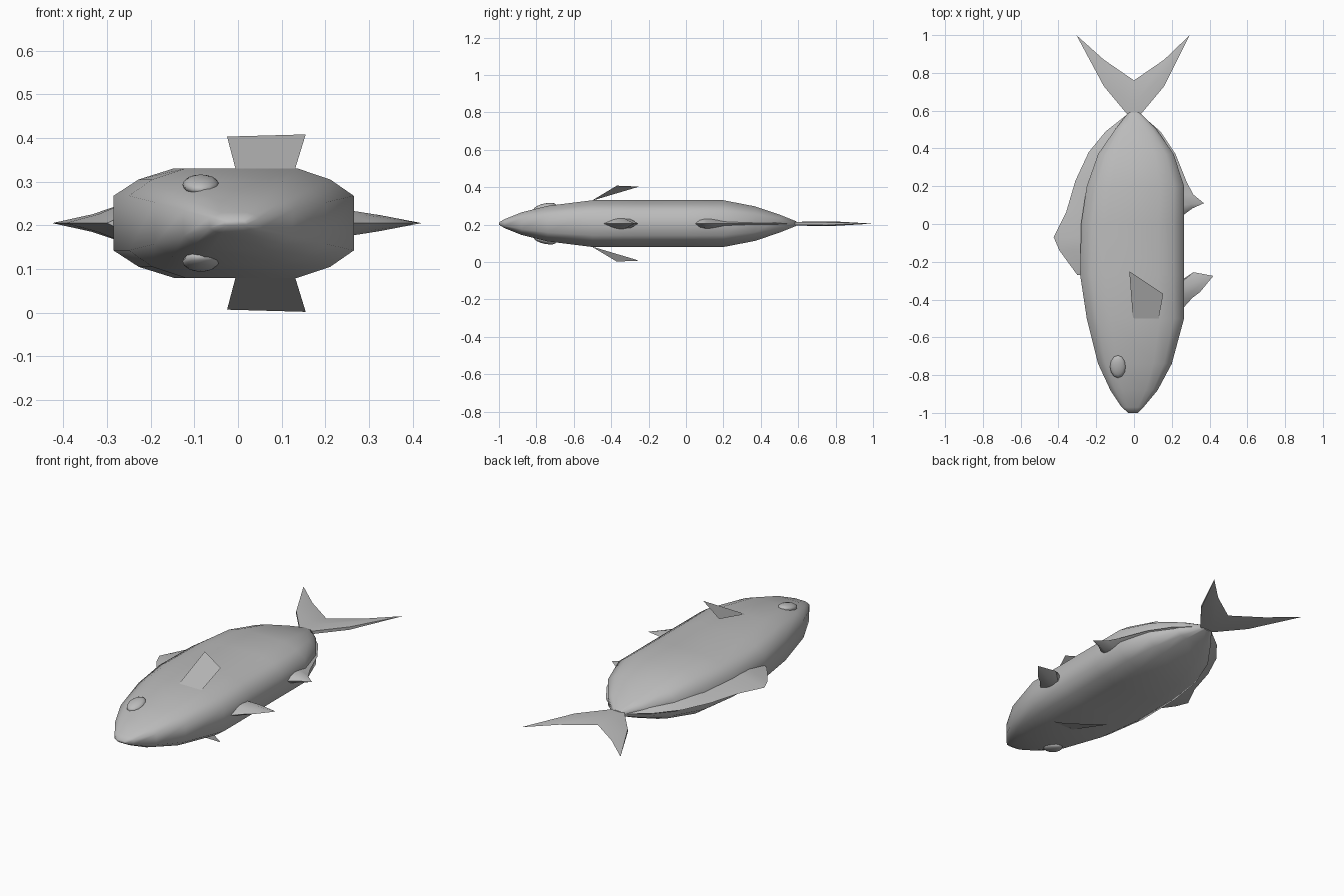
import bpy, bmesh, math
from mathutils import Vector

cube = bpy.data.objects.get("Cube")
if cube:
    bpy.data.objects.remove(cube, do_unlink=True)

MID = 0.205  # height of the fish's plane of symmetry, as it lies on its side

grey = bpy.data.materials.new("fish_grey")
grey.use_nodes = True
COLOUR = (0.5, 0.5, 0.5, 1)
grey.diffuse_color = COLOUR
bsdf = next(n for n in grey.node_tree.nodes if n.type == 'BSDF_PRINCIPLED')
bsdf.inputs["Base Color"].default_value = COLOUR


def finish(name, bm, angle=None):
    """Turn a bmesh into a named, coloured object."""
    bmesh.ops.remove_doubles(bm, verts=bm.verts, dist=1e-4)
    bmesh.ops.recalc_face_normals(bm, faces=bm.faces)
    mesh = bpy.data.meshes.new(name)
    bm.to_mesh(mesh)
    bm.free()
    mesh.materials.append(grey)
    obj = bpy.data.objects.new(name, mesh)
    bpy.context.collection.objects.link(obj)
    if angle:
        bpy.ops.object.select_all(action='DESELECT')
        obj.select_set(True)
        bpy.context.view_layer.objects.active = obj
        bpy.ops.object.shade_smooth_by_angle(angle=math.radians(angle))
    return obj


def fin(name, base, edge, t_base, t_mid):
    """Wedge between a base line and a sharp outer edge, swept in plan."""
    bm = bmesh.new()
    sides = []
    for s in (1, -1):
        rows = []
        for f, t in ((0, t_base), (0.45, t_mid), (1, 0)):
            row = []
            for a, b in zip(base, edge):
                a, b = Vector(a), Vector(b)
                p = a.lerp(b, f)
                thick = t * min(1, (b - a).length / 0.08)
                row.append(bm.verts.new((p.x, p.y, MID + s * thick)))
            rows.append(row)
        for r0, r1 in zip(rows, rows[1:]):
            for i in range(len(base) - 1):
                bm.faces.new((r0[i], r0[i + 1], r1[i + 1], r1[i]))
        sides.append(rows)
    # close the base and both ends
    up, low = sides
    for i in range(len(base) - 1):
        bm.faces.new((up[0][i], up[0][i + 1], low[0][i + 1], low[0][i]))
    for e in (0, -1):
        for k in range(2):
            bm.faces.new((up[k][e], up[k + 1][e], low[k + 1][e], low[k][e]))
    return finish(name, bm, 50)


# Body: one rounded section lofted along y (y, back edge, belly edge, half height)
stations = [
    (-1.0, -0.03, 0.02, 0.006), (-0.97, -0.065, 0.05, 0.024),
    (-0.88, -0.125, 0.125, 0.06), (-0.74, -0.19, 0.20, 0.095),
    (-0.5, -0.25, 0.265, 0.125), (-0.27, -0.285, 0.265, 0.125),
    (0.0, -0.28, 0.265, 0.125), (0.2, -0.25, 0.265, 0.125),
    (0.37, -0.19, 0.21, 0.092), (0.5, -0.10, 0.12, 0.048),
    (0.59, -0.03, 0.03, 0.012),
]
quarter = [(1, 0.5), (0.79, 0.8), (0.5, 1)]
half = quarter + [(-x, z) for x, z in reversed(quarter)]
section = half + [(x, -z) for x, z in reversed(half)]
bm = bmesh.new()
rings = []
for y, xl, xr, h in stations:
    c, w = (xl + xr) / 2, (xr - xl) / 2
    rings.append([bm.verts.new((c + w * x, y, MID + h * z)) for x, z in section])
n = len(section)
for r0, r1 in zip(rings, rings[1:]):
    for i in range(n):
        j = (i + 1) % n
        bm.faces.new((r0[i], r0[j], r1[j], r1[i]))
bm.faces.new(rings[0])
bm.faces.new(rings[-1])
finish("body", bm, 60)

# Long fin along the back
fin("dorsal_fin",
    [(-0.02, 0.57), (-0.09, 0.47), (-0.17, 0.36), (-0.22, 0.22),
     (-0.25, 0.06), (-0.26, -0.07), (-0.26, -0.14), (-0.27, -0.27)],
    [(-0.03, 0.585), (-0.15, 0.49), (-0.24, 0.38), (-0.31, 0.23),
     (-0.36, 0.06), (-0.425, -0.07), (-0.395, -0.14), (-0.30, -0.27)],
    0.045, 0.02)

# Fin behind the belly
fin("anal_fin",
    [(0.02, 0.57), (0.10, 0.46), (0.17, 0.35), (0.21, 0.22),
     (0.23, 0.155), (0.24, 0.10), (0.24, 0.07), (0.25, 0.05)],
    [(0.03, 0.585), (0.14, 0.49), (0.22, 0.37), (0.28, 0.22),
     (0.315, 0.155), (0.37, 0.11), (0.31, 0.083), (0.265, 0.05)],
    0.03, 0.02)

# Small fin under the chest
fin("pelvic_fin",
    [(0.25, -0.44), (0.25, -0.40), (0.25, -0.37), (0.25, -0.34), (0.25, -0.31), (0.25, -0.29)],
    [(0.265, -0.44), (0.31, -0.39), (0.35, -0.36), (0.42, -0.275), (0.315, -0.255), (0.27, -0.285)],
    0.03, 0.018)

# Forked tail
fin("tail_fin",
    [(-0.305, 1.0), (-0.16, 0.73), (-0.035, 0.58), (0.035, 0.58), (0.16, 0.73), (0.295, 1.0)],
    [(-0.305, 1.0), (-0.16, 0.87), (0, 0.76), (0, 0.76), (0.16, 0.87), (0.295, 1.0)],
    0.008, 0.012)

# Flat side fins and eye bumps, mirrored through the middle plane
for side, s in (("upper", 1), ("lower", -1)):
    bm = bmesh.new()
    quad = [(-0.005, -0.505, 0.122), (0.13, -0.505, 0.122),
            (0.155, -0.37, 0.203), (-0.025, -0.25, 0.198)]
    bm.faces.new([bm.verts.new((x, y, MID + s * z)) for x, y, z in quad])
    finish(side + "_pectoral_fin", bm)

    bm = bmesh.new()
    bmesh.ops.create_uvsphere(bm, u_segments=12, v_segments=8, radius=1)
    for v in bm.verts:
        x, y, z = v.co
        v.co = (-0.085 + 0.042 * x, -0.755 + 0.06 * y,
                MID + s * (0.088 + 0.02 * z + 0.012 * y))
    finish(side + "_eye", bm, 60)
